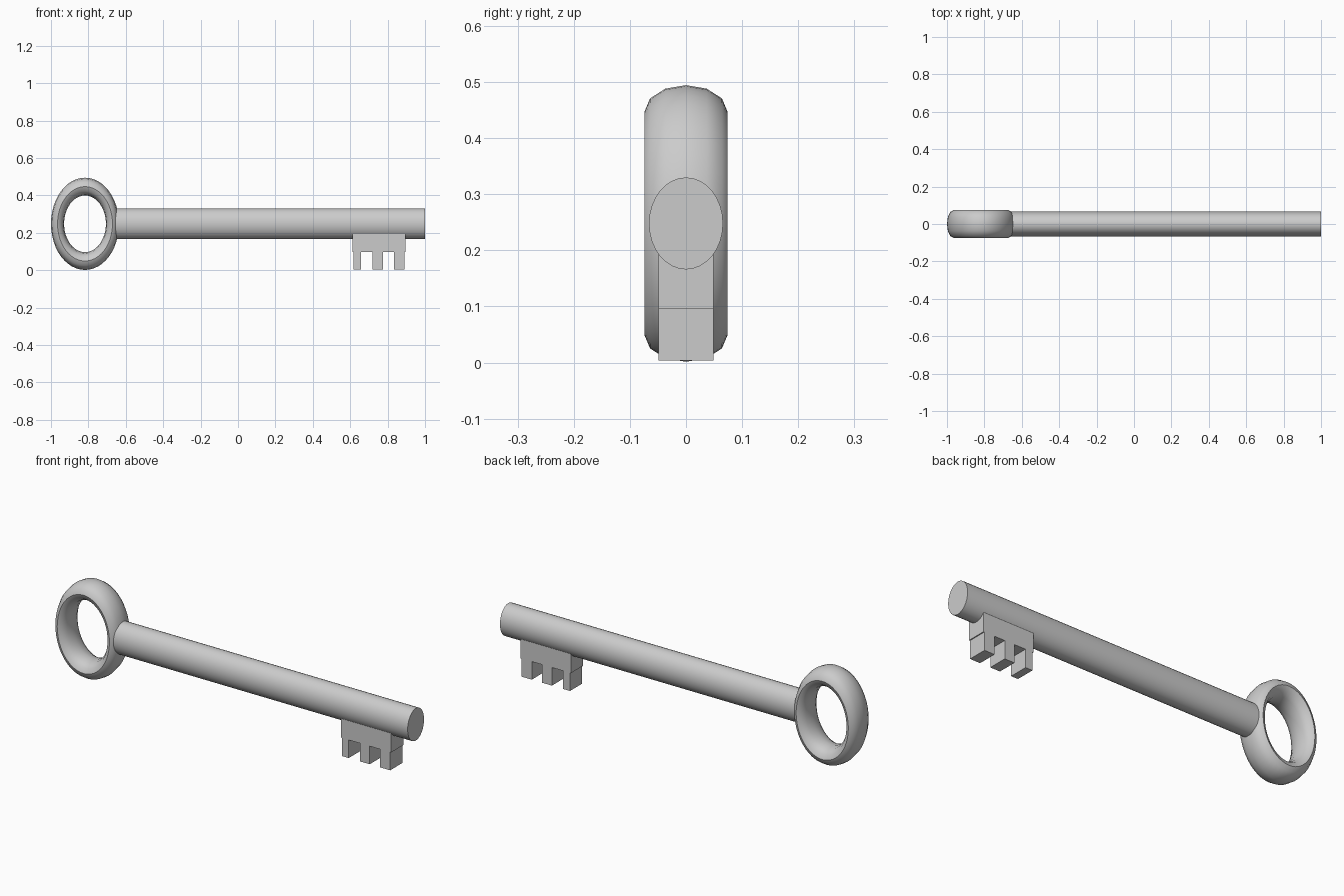
import bpy, bmesh, math
from mathutils import Matrix

if "Cube" in bpy.data.objects:
    bpy.data.objects.remove(bpy.data.objects["Cube"])

ZC = 0.248


def finish(name, bm, smooth=False):
    bmesh.ops.recalc_face_normals(bm, faces=bm.faces)
    me = bpy.data.meshes.new(name)
    bm.to_mesh(me)
    bm.free()
    ob = bpy.data.objects.new(name, me)
    bpy.context.collection.objects.link(ob)
    if smooth:
        bpy.ops.object.select_all(action='DESELECT')
        ob.select_set(True)
        bpy.context.view_layer.objects.active = ob
        bpy.ops.object.shade_smooth_by_angle(angle=math.radians(40))
    return ob


def box(name, x0, x1, z0, z1, half_y=0.049):
    bm = bmesh.new()
    bmesh.ops.create_cube(bm, size=1, matrix=Matrix.Translation(
        ((x0 + x1) / 2, 0, (z0 + z1) / 2)) @ Matrix.Diagonal((x1 - x0, 2 * half_y, z1 - z0, 1)))
    return finish(name, bm)


# Oval ring handle: a stretched torus with a 12-sided tube
bm = bmesh.new()
MAJ, MIN = 48, 12
rings = []
for i in range(MAJ):
    a = 2 * math.pi * i / MAJ
    ring = []
    for j in range(MIN):
        b = 2 * math.pi * j / MIN
        r = 0.199 + 0.0475 * math.cos(b)
        ring.append(bm.verts.new((-0.818 + 0.738 * r * math.cos(a),
                                  0.074 * math.sin(b),
                                  ZC + r * math.sin(a))))
    rings.append(ring)
for i in range(MAJ):
    p, q = rings[i], rings[(i + 1) % MAJ]
    for j in range(MIN):
        k = (j + 1) % MIN
        bm.faces.new((p[j], q[j], q[k], p[k]))
finish("ring_handle", bm, True)

# Oval shaft
bm = bmesh.new()
X0, X1 = -0.655, 1.0
bmesh.ops.create_cone(bm, cap_ends=True, segments=32, radius1=1, radius2=1, depth=1,
                      matrix=Matrix.Translation(((X0 + X1) / 2, 0, ZC))
                      @ Matrix.Diagonal((X1 - X0, 0.066, 0.082, 1))
                      @ Matrix.Rotation(math.pi / 2, 4, 'Y'))
finish("shaft", bm, True)

# Key bit with three teeth
box("bit_plate", 0.613, 0.895, 0.096, 0.21)
for n, (x0, x1) in enumerate(((0.618, 0.657), (0.72, 0.775), (0.833, 0.89))):
    box(f"bit_tooth_{n + 1}", x0, x1, 0.004, 0.1)
